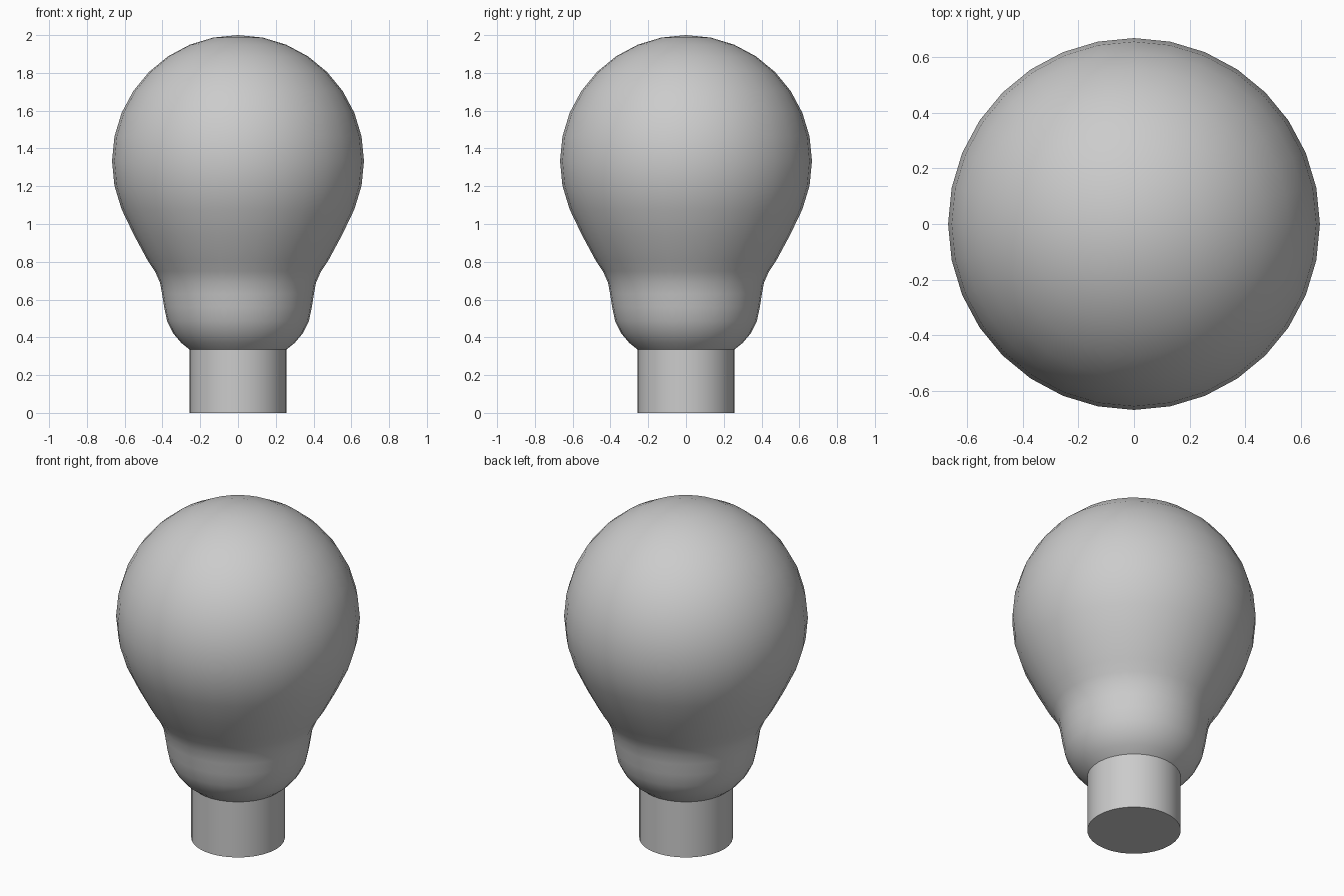
import bpy, bmesh, math

if "Cube" in bpy.data.objects:
    bpy.data.objects.remove(bpy.data.objects["Cube"])

SIDES = 32


def lathe(name, profile, angle):
    """Revolve (radius, z) points about z; radius 0 closes to a pole."""
    bm = bmesh.new()
    verts = [bm.verts.new((r, 0, z)) for r, z in profile]
    edges = [bm.edges.new(pair) for pair in zip(verts, verts[1:])]
    bmesh.ops.spin(bm, geom=verts + edges, cent=(0, 0, 0), axis=(0, 0, 1),
                   angle=math.tau, steps=SIDES)
    bmesh.ops.remove_doubles(bm, verts=bm.verts, dist=1e-4)
    bmesh.ops.recalc_face_normals(bm, faces=bm.faces)
    mesh = bpy.data.meshes.new(name)
    bm.to_mesh(mesh)
    bm.free()
    obj = bpy.data.objects.new(name, mesh)
    bpy.context.collection.objects.link(obj)
    bpy.ops.object.select_all(action='DESELECT')
    obj.select_set(True)
    bpy.context.view_layer.objects.active = obj
    bpy.ops.object.shade_smooth_by_angle(angle=math.radians(angle))
    return obj


# Glass bulb: round dome on top, neck tapering to the base
R, CZ = 0.667, 1.333
dome = [(R * math.sin(i * math.pi / 16), CZ + R * math.cos(i * math.pi / 16))
        for i in range(11)]
neck = [(0.55, 0.94), (0.48, 0.81), (0.44, 0.75), (0.413, 0.69), (0.402, 0.63),
        (0.391, 0.56), (0.375, 0.485), (0.342, 0.42), (0.30, 0.37),
        (0.256, 0.335)]
lathe("glass_bulb", dome + neck, 60)

# Plain cylindrical base with flat ends
lathe("base", [(0, 0.355), (0.256, 0.355), (0.256, 0), (0, 0)], 30)
